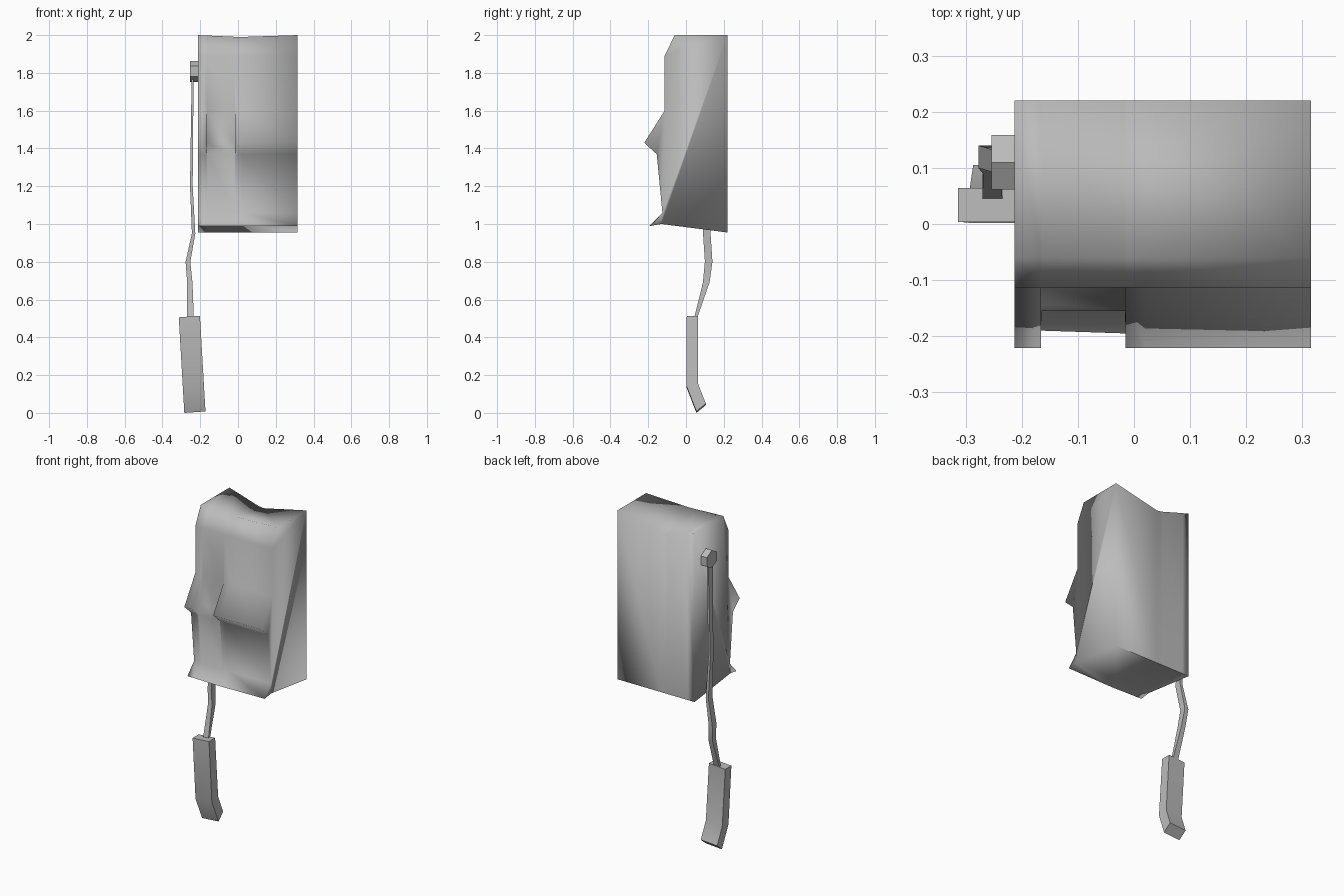
import bpy, bmesh, math
from mathutils import Matrix

if "Cube" in bpy.data.objects:
    bpy.data.objects.remove(bpy.data.objects["Cube"])

grey = bpy.data.materials.new("plain_grey")
grey.use_nodes = True
colour = (0.5, 0.5, 0.5, 1)
grey.diffuse_color = colour
grey.node_tree.nodes["Principled BSDF"].inputs["Base Color"].default_value = colour


def finish(name, bm, angle):
    """Turn a bmesh into a shaded object."""
    bmesh.ops.recalc_face_normals(bm, faces=bm.faces)
    mesh = bpy.data.meshes.new(name)
    bm.to_mesh(mesh)
    bm.free()
    mesh.materials.append(grey)
    obj = bpy.data.objects.new(name, mesh)
    bpy.context.collection.objects.link(obj)
    bpy.ops.object.select_all(action="DESELECT")
    obj.select_set(True)
    bpy.context.view_layer.objects.active = obj
    bpy.ops.object.shade_smooth_by_angle(angle=math.radians(angle))
    return obj


def loft(rings):
    """Skin a list of equal rings and cap both ends."""
    bm = bmesh.new()
    rows = [[bm.verts.new(p) for p in ring] for ring in rings]
    n = len(rows[0])
    for a, b in zip(rows, rows[1:]):
        for i in range(n):
            j = (i + 1) % n
            bm.faces.new((a[i], a[j], b[j], b[i]))
    bm.faces.new(rows[0])
    bm.faces.new(rows[-1])
    return bm


# Case: side profile swept across the width, with a notch in the nose
def case_ring(x, nose_y, dip, lip_y):
    profile = [(0.22, 0.955), (0.22, 2 - dip), (-0.06, 2 - dip * 0.15),
               (-0.113, 1.89), (-0.113, 1.6), (nose_y, 1.43), (-0.155, 1.37),
               (-0.125, 1.06), (lip_y, 0.99), (-0.13, 1.0)]
    return [(x, y, z) for y, z in profile]


NOSE, NOTCH = -0.221, -0.143
columns = [(-0.213, NOSE, 0, -0.19), (-0.166, NOSE, 0.014, -0.19),
           (-0.165, NOTCH, 0.014, -0.19), (-0.016, NOTCH, 0.06, -0.195),
           (-0.015, NOSE, 0.06, -0.195), (0.02, NOSE, 0.065, -0.195),
           (0.315, NOSE, 0, -0.188)]
case = finish("case", loft([case_ring(*c) for c in columns]), 95)

# Keep the flat back panel crisp
sharp = case.data.attributes.get("sharp_edge")
if sharp is None:
    sharp = case.data.attributes.new("sharp_edge", "BOOLEAN", "EDGE")
for edge in case.data.edges:
    if any(case.data.vertices[v].co.y > 0.2 for v in edge.vertices):
        sharp.data[edge.index].value = True

# Hexagonal knob on the side
bm = bmesh.new()
place = Matrix.Translation((-0.233, 0.11, 1.808)) @ Matrix.Rotation(math.pi / 2, 4, "Y")
bmesh.ops.create_cone(bm, cap_ends=True, segments=6, radius1=0.056,
                      radius2=0.056, depth=0.042, matrix=place)
for v in bm.verts:
    # Point the hexagon upwards
    y, z = v.co.y - 0.11, v.co.z - 1.808
    if abs(y) > 0.053:
        break
else:
    y = 0
if abs(y) > 0.053:
    bmesh.ops.rotate(bm, verts=bm.verts, cent=(0, 0.11, 1.808),
                     matrix=Matrix.Rotation(math.pi / 6, 3, "X"))
finish("knob", bm, 30)

# Flat hanging cord: x, y, z, thickness, width
path = [(-0.24, 0.11, 1.8, 0.010, 0.045), (-0.247, 0.11, 1.2, 0.014, 0.03),
        (-0.235, 0.11, 0.95, 0.018, 0.04), (-0.265, 0.12, 0.8, 0.025, 0.04),
        (-0.255, 0.107, 0.69, 0.028, 0.035), (-0.252, 0.052, 0.505, 0.036, 0.016)]
corners = [(-1, -1), (1, -1), (1, 1), (-1, 1)]
finish("cord", loft([[(x + sx * t / 2, y + sy * w / 2, z) for sx, sy in corners]
                     for x, y, z, t, w in path]), 40)

# Bent handle, leaning sideways
handle = [(0.004, 0.51), (0.064, 0.51), (0.064, 0.15), (0.105, 0.045),
          (0.055, 0.004), (0.002, 0.14)]
rings = [[(-0.228 + side * 0.056 - 0.058 * z, y, z + side * 0.004) for y, z in handle]
         for side in (-1, 1)]
finish("handle", loft(rings), 40)
